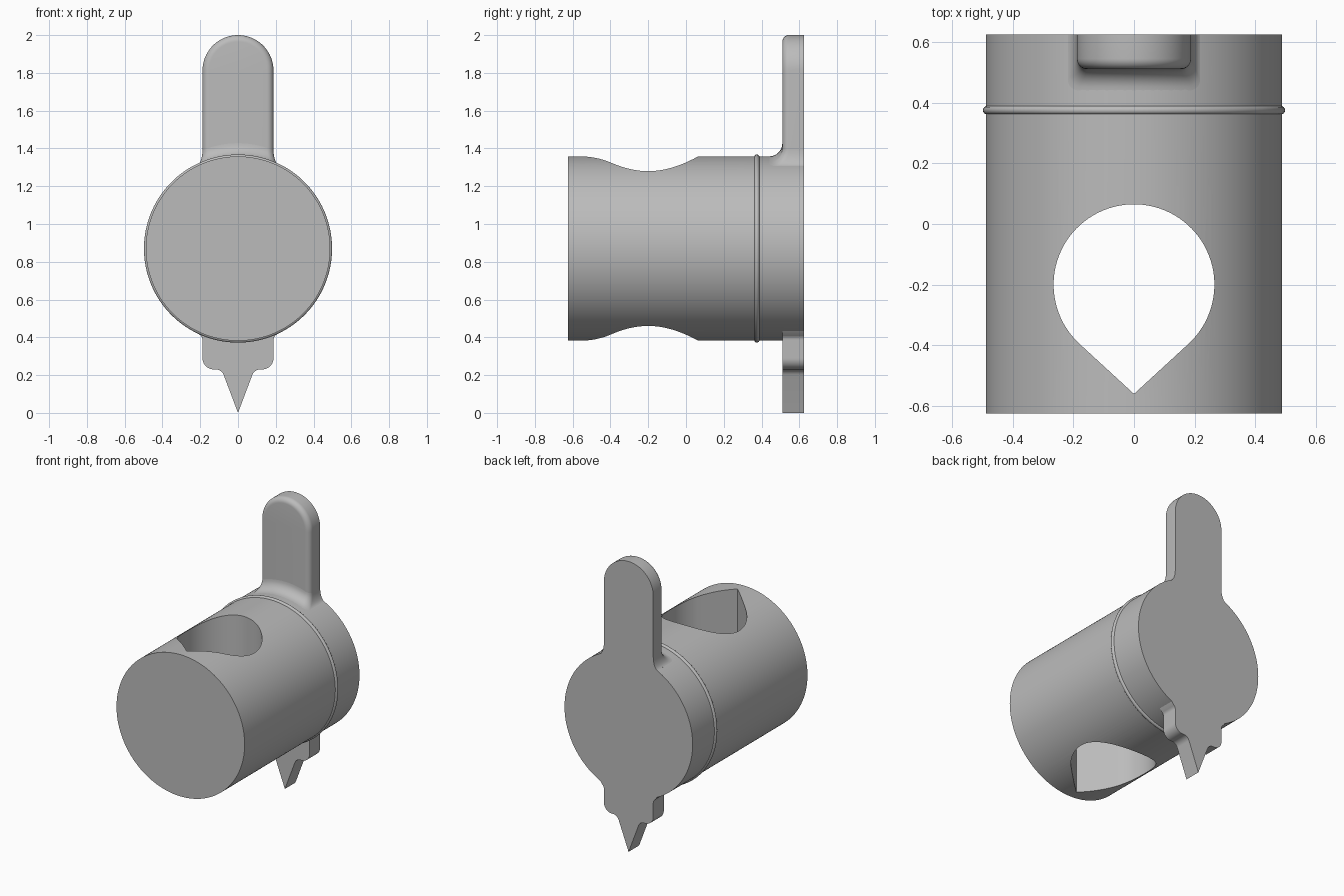
import bpy, bmesh
from math import sin, cos, pi, sqrt, acos, radians

if "Cube" in bpy.data.objects:
    bpy.data.objects.remove(bpy.data.objects["Cube"], do_unlink=True)

RADIUS, AXIS_Z, BACK, TAB_FRONT, HALF = 0.488, 0.87, 0.625, 0.51, 0.188

grey = bpy.data.materials.new("plain grey")
grey.use_nodes = True
COLOUR = (0.5, 0.5, 0.5, 1)
grey.diffuse_color = COLOUR
grey.node_tree.nodes["Principled BSDF"].inputs["Base Color"].default_value = COLOUR


def shade(ob):
    ob.data.shade_smooth()
    ob.data.set_sharp_from_angle(angle=radians(32))


def loft(name, loops):
    """Skin matching closed loops and cap both ends."""
    bm = bmesh.new()
    rings = [[bm.verts.new(p) for p in loop] for loop in loops]
    for a, b in zip(rings, rings[1:]):
        for i in range(len(a)):
            j = (i + 1) % len(a)
            bm.faces.new((a[i], a[j], b[j], b[i]))
    bm.faces.new(rings[0])
    bm.faces.new(rings[-1])
    bmesh.ops.recalc_face_normals(bm, faces=bm.faces)
    mesh = bpy.data.meshes.new(name)
    bm.to_mesh(mesh)
    bm.free()
    mesh.materials.append(grey)
    ob = bpy.data.objects.new(name, mesh)
    bpy.context.collection.objects.link(ob)
    shade(ob)
    return ob


def arc(cx, cy, r, start, end, n):
    steps = [radians(start + (end - start) * i / n) for i in range(n + 1)]
    return [(cx + r * cos(a), cy + r * sin(a)) for a in steps]


def mirrored(half):
    """Complete an outline from its +x half."""
    return half + [(-x, z) for x, z in reversed(half) if x > 1e-6]


# Solid barrel
circle = arc(0, AXIS_Z, RADIUS, 0, 360, 160)[:-1]
barrel = loft("barrel", [[(x, y, z) for x, z in circle] for y in (-BACK, BACK)])

# Teardrop opening right through the barrel
hole_y, hole_r, tip = -0.2, 0.265, 0.36
spread = 90 - acos(hole_r / tip) * 180 / pi
drop = arc(0, hole_y, hole_r, -spread, 180 + spread, 72) + [(0, hole_y - tip)]
cutter = loft("teardrop_cutter", [[(x, y, z) for x, y in drop] for z in (0.2, 1.6)])
cutter.hide_render = True
cut = barrel.modifiers.new("teardrop", "BOOLEAN")
cut.operation, cut.solver, cut.object = "DIFFERENCE", "EXACT", cutter
bpy.context.view_layer.objects.active = barrel
bpy.ops.object.modifier_apply(modifier=cut.name)
bpy.data.objects.remove(cutter, do_unlink=True)
shade(barrel)

# Raised ring round the barrel
bpy.ops.mesh.primitive_torus_add(major_segments=160, minor_segments=16,
                                 major_radius=RADIUS - 0.004, minor_radius=0.014,
                                 location=(0, 0.375, AXIS_Z), rotation=(pi / 2, 0, 0))
ring = bpy.context.object
ring.name = "ring"
ring.data.materials.append(grey)
shade(ring)

# Upright lever with a rounded front edge
EDGE = 0.035


def lever_loop(y, inset):
    w = HALF - inset
    half = [(w, 1.3)] + arc(0, 2 - HALF, w, 0, 90, 24)
    return [(x, y, z) for x, z in mirrored(half)]


turns = [i * pi / 16 for i in range(9)]
loft("lever", [lever_loop(TAB_FRONT + EDGE * (1 - cos(a)), EDGE * (1 - sin(a)))
               for a in turns] + [lever_loop(BACK, 0)])


# Fillet blending the lever into the barrel
def foot_loop(spread, height):
    w, front = HALF + 0.03 * spread, TAB_FRONT - 0.07 * spread
    corner = arc(w - EDGE, front + EDGE, EDGE, 0, -90, 6)
    straight = [((w - EDGE) * (1 - k / 6), front) for k in range(1, 7)]
    plan = mirrored([(w, BACK)] + corner + straight)
    return [(x, y, AXIS_Z + sqrt(RADIUS ** 2 - x * x) + height) for x, y in plan]


loft("lever_fillet", [foot_loop(1, -0.03)] +
     [foot_loop(1 - sin(a), 0.07 * (1 - cos(a))) for a in turns])

# Pointer below: rounded shoulders running into a sharp spike
half = [(0.1, 0.5), (0.225, 0.445)]
half += arc(HALF + 0.035, 0.385, 0.035, 125, 180, 6)
half += arc(HALF - 0.06, 0.29, 0.06, 0, -90, 10)
half += arc(0.118, 0.185, 0.045, 90, 160, 8)
half += [(0, 0)]
outline = mirrored(half)
loft("pointer", [[(x, y, z) for x, z in outline] for y in (TAB_FRONT, BACK)])
